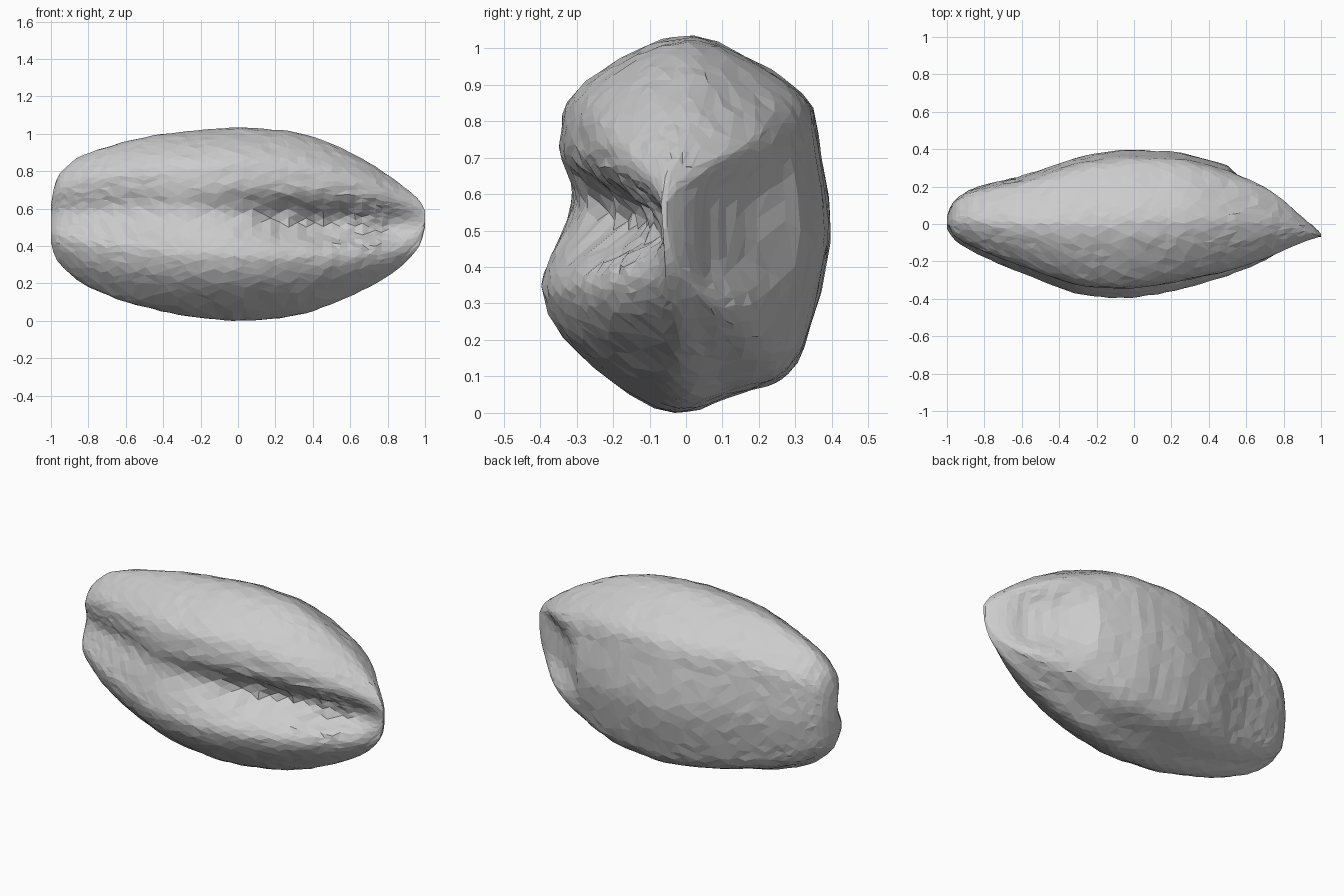
import bpy, bmesh, math, random

if "Cube" in bpy.data.objects:
    bpy.data.objects.remove(bpy.data.objects["Cube"])

random.seed(4)
STATIONS, RING = 56, 60

# Outlines along the length: (x, value)
TOP = [(-1, .62), (-.985, .72), (-.96, .79), (-.92, .84), (-.8, .9), (-.6, .96), (-.4, 1.0), (0, 1.037),
       (.3, 1.015), (.5, .95), (.7, .85), (.9, .71), (.97, .65), (1, .59)]
BOTTOM = [(-1, .42), (-.98, .34), (-.95, .29), (-.8, .18), (-.6, .10), (-.3, .03), (0, 0), (.3, .025),
          (.5, .09), (.7, .18), (.85, .27), (.95, .36), (.985, .43), (1, .50)]
BACK = [(-1, .04), (-.985, .09), (-.95, .145), (-.9, .18), (-.8, .21), (-.55, .27), (-.3, .36), (-.05, .4),
        (.25, .385), (.5, .315), (.7, .225), (.85, .12), (.93, .03), (1, -.05)]
FRONT = [(-1, -.04), (-.985, -.07), (-.95, -.11), (-.8, -.18), (-.55, -.28), (-.3, -.375), (-.05, -.395),
         (.15, -.37), (.5, -.29), (.7, -.22), (.85, -.15), (1, -.08)]
CLEFT_DEPTH = [(-1, .05), (-.7, .05), (-.3, .03), (0, .08), (.2, .14), (.5, .17), (.8, .12), (1, .02)]
CLEFT_Z = [(-1, .58), (-.5, .60), (0, .57), (.5, .525), (1, .50)]

# Cross-section, normalised to -1..1 in y and z
SECTION = [(0, 1), (-.42, .9), (-.8, .68), (-.89, .45), (-.92, .2), (-.97, -.15), (-1, -.4),
           (-.75, -.7), (-.15, -1), (.3, -.92), (.7, -.8), (.88, -.5), (1, -.05),
           (.93, .4), (.82, .68), (.38, .9)]


def interp(table, x):
    for (a, u), (b, v) in zip(table, table[1:]):
        if x <= b:
            return u + (v - u) * (x - a) / (b - a)
    return table[-1][1]


def smooth(table, x):
    # Average nearby samples so the outline has no hard breaks
    r = min(.06, (1 - abs(x)) * .7)
    return sum(interp(table, x + d * r) for d in (-1, -.5, 0, .5, 1)) / 5


def spline(points, t):
    # Closed Catmull-Rom curve
    n = len(points)
    i = int(t * n)
    f = t * n - i
    p = [points[(i + k) % n] for k in (-1, 0, 1, 2)]
    return [.5 * (2 * b + (c - a) * f + (2 * a - 5 * b + 4 * c - d) * f * f
                  + (3 * b - a - 3 * c + d) * f ** 3) for a, b, c, d in zip(*p)]


def make_ring(bm, i):
    s = 2 * i / (STATIONS - 1) - 1
    x = .35 * s + .65 * math.sin(math.pi * s / 2)
    top, bottom, back, front = (smooth(t, x) for t in (TOP, BOTTOM, BACK, FRONT))
    yc, zc = (back + front) / 2, (top + bottom) / 2
    hy, hz = (back - front) / 2, (top - bottom) / 2
    depth = min(smooth(CLEFT_DEPTH, x), hy * 1.1)
    cz = smooth(CLEFT_Z, x)
    boxy = max(0, min(1, (x - .5) / .3))
    ring = []
    for j in range(RING):
        py, pz = spline(SECTION, (j + .5 * (i % 2)) / RING)
        if py > 0:
            # Fuller lips around the slanted right end
            pz = math.copysign(abs(pz) ** (1 - .35 * boxy), pz)
        y, z = yc + hy * py, zc + hz * pz
        if py < 0:
            # Front cleft: sharp under the upper lip, sloping over the lower lip
            width = .10 if z > cz else .11
            cut = math.exp(-((z - cz) / width) ** 2) * min(1, -py * 1.6)
            y += depth * cut * (1 + random.uniform(-.15, .1) * (0 < x < .8))
        elif x > .5:
            # Hollow on the slanted right end
            hollow = math.exp(-((z - .5) / .17) ** 4) * math.sin(math.pi * (x - .5) / .5)
            y -= min(.09, hy * .6) * hollow * py
        e = .003 * min(1, hy * 5)
        ring.append(bm.verts.new((x + random.uniform(-e, e) * (abs(x) < .98),
                                  y + random.uniform(-e, e), z + random.uniform(-e, e))))
    return ring


# Shell body lofted through the cross-sections
bm = bmesh.new()
rings = [make_ring(bm, i) for i in range(STATIONS)]
for a, b in zip(rings, rings[1:]):
    for j in range(RING):
        k = (j + 1) % RING
        bm.faces.new((a[j], a[k], b[k], b[j]))
bm.faces.new(rings[0])
bm.faces.new(rings[-1])
bmesh.ops.triangulate(bm, faces=bm.faces[:])
bmesh.ops.recalc_face_normals(bm, faces=bm.faces[:])

# Fit the body to the ground and centre
zs = [v.co.z for v in bm.verts]
ys = [v.co.y for v in bm.verts]
for v in bm.verts:
    v.co.z -= min(zs)
    v.co.y -= (min(ys) + max(ys)) / 2
mesh = bpy.data.meshes.new("shell_body")
bm.to_mesh(mesh)
bm.free()
body = bpy.data.objects.new("shell_body", mesh)
bpy.context.collection.objects.link(body)

# Irregular facets
dec = body.modifiers.new("facets", 'DECIMATE')
dec.ratio = .55
